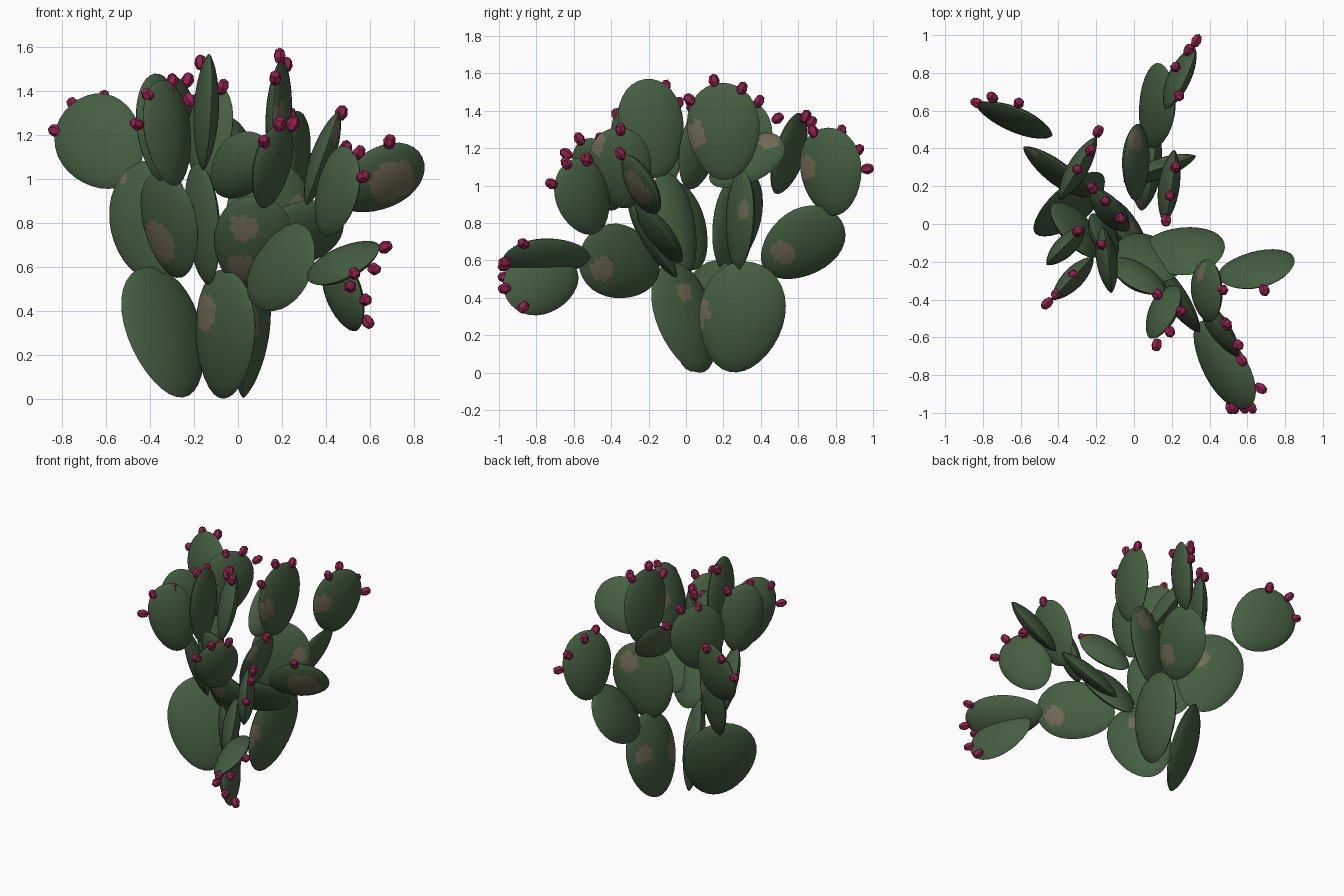
import bpy, bmesh, math
from mathutils import Vector as V

if "Cube" in bpy.data.objects:
    bpy.data.objects.remove(bpy.data.objects["Cube"])


def material(name, rgb):
    m = bpy.data.materials.new(name)
    m.diffuse_color = (*rgb, 1)
    m.use_nodes = True
    m.node_tree.nodes["Principled BSDF"].inputs["Base Color"].default_value = m.diffuse_color
    return m


GREEN = material("pad_green", (0.060, 0.115, 0.053))
TAN = material("corky_tan", (0.165, 0.15, 0.09))
RED = material("fruit_crimson", (0.30, 0.014, 0.075))

SEG = 32
RINGS = (0.1, 0.2, 0.3, 0.4, 0.5, 0.6, 0.7, 0.8, 0.88, 0.95, 1.0)
# view name -> (ray direction towards the viewer, how to place two grid numbers)
VIEWS = {
    "front": (V((0, -1, 0)), lambda a, b: V((a, 0, b))),
    "back": (V((0, 1, 0)), lambda a, b: V((a, 0, b))),
    "right": (V((1, 0, 0)), lambda a, b: V((0, a, b))),
    "left": (V((-1, 0, 0)), lambda a, b: V((0, a, b))),
    "top": (V((0, 0, 1)), lambda a, b: V((a, b, 0))),
}


def finish(name, bm, mats):
    me = bpy.data.meshes.new(name)
    bm.to_mesh(me)
    bm.free()
    ob = bpy.data.objects.new(name, me)
    bpy.context.collection.objects.link(ob)
    for m in mats:
        me.materials.append(m)
    return ob


def fruit(name, pos, direction):
    bm = bmesh.new()
    bmesh.ops.create_uvsphere(bm, u_segments=6, v_segments=4, radius=1)
    rot = direction.to_track_quat('Z', 'Y')
    for v in bm.verts:
        c = v.co
        v.co = pos + rot @ V((c.x * 0.030, c.y * 0.030, c.z * 0.039))
    finish(name, bm, [RED])


def pad(name, base, tip, normal, half, fruits=(), patches=(), thick=0.055):
    """Egg-shaped lens from base to tip, with fruits on its rim and corky patches."""
    base, tip, n = V(base), V(tip), V(normal)
    c, a = (base + tip) / 2, (tip - base) / 2
    hl = a.length
    a.normalize()
    n = (n - a * n.dot(a)).normalized()
    u = a.cross(n)

    def rim(t, r=1.0):
        s, k = math.sin(t), math.cos(t)
        return c + a * (hl * k * r) + u * (half * s * r * (1 + 0.12 * k))

    bm = bmesh.new()
    outer = [bm.verts.new(rim(2 * math.pi * i / SEG)) for i in range(SEG)]
    for side in (1, -1):
        prev = None
        mid = bm.verts.new(c + n * side * thick)
        for r in RINGS:
            d = n * (side * thick * (1 - r * r) ** 0.75)
            ring = outer if r == 1 else [
                bm.verts.new(rim(2 * math.pi * i / SEG, r) + d) for i in range(SEG)]
            for i in range(SEG):
                j = (i + 1) % SEG
                f = [mid, ring[i], ring[j]] if prev is None else [prev[i], ring[i], ring[j], prev[j]]
                bm.faces.new(f if side == -1 else f[::-1])
            prev = ring
    bm.normal_update()
    # corky patches: faces near the spot where the view ray meets the pad
    for view, p, q, rad in patches:
        d, place = VIEWS[view]
        o = place(p, q)
        spot = o + d * ((c - o).dot(n) / d.dot(n))
        side = 1 if n.dot(d) > 0 else -1
        for f in bm.faces:
            m = f.calc_center_median() - c
            if m.dot(n) * side > 0 and (m - n * m.dot(n) + c - spot).length < rad:
                f.material_index = 1
    bmesh.ops.recalc_face_normals(bm, faces=bm.faces)
    ob = finish(name, bm, [GREEN, TAN])
    bpy.ops.object.select_all(action='DESELECT')
    ob.select_set(True)
    bpy.context.view_layer.objects.active = ob
    bpy.ops.object.shade_smooth_by_angle(angle=math.radians(32))
    for i, p in enumerate(fruits):
        fruit(f"{name}_fruit_{i + 1}", V(p), (V(p) - c).normalized())


# base pads standing on the ground
pad("base_pad_left", (-.25, .05, .005), (-.42, .15, .60), (-.7, .7, .2), .235, thick=.065)
pad("base_pad_front", (-.09, .10, .005), (-.03, -.11, .58), (-.72, -.68, 0), .20,
    patches=[("front", -.11, .40, .08), ("right", -.04, .42, .05)], thick=.065)
pad("base_pad_back", (.02, .23, .005), (.11, .36, .59), (1, -.08, 0), .228,
    patches=[("left", .12, .30, .09), ("right", .08, .32, .06), ("left", .42, .35, .06)], thick=.075)

# middle pads
pad("mid_pad_left_back", (-.37, .20, .55), (-.44, .34, 1.08), (.55, .83, 0), .215,
    patches=[("front", -.53, 1.02, .05), ("back", -.35, .9, .06)])
pad("mid_pad_left", (-.28, .05, .55), (-.34, -.10, 1.03), (-.7, -.7, 0), .18,
    patches=[("front", -.33, .73, .10)])
pad("mid_pad_centre", (-.14, .0, .52), (-.18, -.12, 1.07), (.8, .55, 0), .13)
pad("mid_pad_back", (.08, .27, .55), (.18, .31, 1.08), (-.33, .94, 0), .2,
    patches=[("front", .26, .87, .05), ("back", .22, .95, .07)])
pad("mid_pad_front", (.02, -.05, .51), (.11, -.31, .92), (-.1, -.85, -.5), .175,
    patches=[("front", .03, .80, .065), ("front", .03, .61, .075)])
pad("mid_pad_right", (.06, -.10, .63), (.46, -.18, .85), (-.35, .72, .5), .185)
pad("mid_pad_right_low", (.04, -.15, .51), (.35, -.56, .67), (.8, .55, -.2), .195,
    patches=[("right", -.47, .56, .065)])
pad("mid_pad_far_back", (.06, .43, .54), (.18, .81, .84), (.9, .1, -.4), .19,
    patches=[("right", .52, .66, .065)])

# upper pads on the left
pad("top_pad_far_left", (-.49, .46, .99), (-.76, .64, 1.34), (.4, .85, -.3), .20,
    fruits=[(-.83, .64, 1.22), (-.75, .67, 1.34), (-.61, .64, 1.37)])
pad("top_pad_left_back", (-.33, .24, 1.01), (-.27, .34, 1.46), (.85, -.5, 0), .19,
    fruits=[(-.19, .49, 1.36), (-.23, .39, 1.45), (-.30, .29, 1.445)])
pad("top_pad_left", (-.34, -.10, .99), (-.38, -.13, 1.48), (.7, -.7, 0), .14,
    fruits=[(-.30, -.04, 1.44)])
pad("top_pad_left_front", (-.28, -.25, .97), (-.36, -.32, 1.45), (.72, -.68, 0), .15,
    fruits=[(-.32, -.27, 1.41), (-.41, -.37, 1.38), (-.46, -.42, 1.25)])
pad("top_pad_centre", (-.16, -.15, 1.04), (-.13, -.22, 1.57), (1, .12, 0), .175,
    fruits=[(-.17, -.11, 1.53)])
pad("top_pad_centre_back", (-.15, .02, .98), (-.11, .12, 1.43), (.7, .7, 0), .145,
    fruits=[(-.22, .19, 1.36), (-.15, .12, 1.43), (-.07, .03, 1.42)],
    patches=[("back", -.12, 1.2, .06)])

# upper pads at the back
pad("top_pad_back", (.17, .21, 1.03), (.20, .19, 1.55), (1, -.14, 0), .195,
    fruits=[(.17, .02, 1.46), (.19, .15, 1.56), (.22, .30, 1.52)],
    patches=[("right", .05, 1.28, .065)])
pad("top_pad_back_leaning", (.02, .13, 1.02), (0, .52, 1.24), (.85, -.2, .4), .13,
    patches=[("right", .45, 1.23, .055)])
pad("top_pad_far_back", (.21, .79, .84), (.27, .76, 1.31), (.9, -.42, 0), .18,
    fruits=[(.33, .97, 1.09), (.29, .92, 1.19), (.22, .83, 1.29), (.24, .68, 1.29)],
    patches=[("right", .66, 1.1, .06)])

# upper pads at the front and right
pad("top_pad_front_inner", (-.09, -.18, .93), (.12, -.37, 1.19), (.3, .95, .4), .13,
    fruits=[(.12, -.37, 1.17)])
pad("top_pad_front", (.13, -.38, .87), (.18, -.54, 1.25), (.8, -.6, 0), .15,
    fruits=[(.12, -.64, 1.17), (.19, -.57, 1.25), (.25, -.46, 1.25)])
pad("top_pad_right_upper", (.31, -.32, .88), (.46, -.38, 1.31), (-.95, 0, .3), .165,
    fruits=[(.47, -.35, 1.30), (.49, -.53, 1.14)],
    patches=[("right", -.49, 1.23, .055), ("top", .39, -.26, .05)])
pad("top_pad_right_front", (.38, -.47, .75), (.52, -.63, 1.13), (.75, .6, -.25), .165,
    fruits=[(.49, -.53, 1.14), (.55, -.64, 1.12), (.57, -.72, 1.01)])
pad("top_pad_far_right", (.45, -.25, .90), (.84, -.23, 1.10), (-.35, .78, .48), .17,
    fruits=[(.69, -.35, 1.17)],
    patches=[("front", .69, 1.01, .11)])

# low pads reaching forward
pad("low_pad_upper", (.34, -.52, .60), (.61, -.97, .63), (-.65, -.1, .7), .15,
    fruits=[(.67, -.87, .69), (.62, -.97, .59), (.53, -.97, .57)])
pad("low_pad_lower", (.39, -.58, .54), (.57, -.97, .42), (.9, .4, .2), .165,
    fruits=[(.51, -.97, .51), (.58, -.97, .45), (.59, -.87, .35)])
